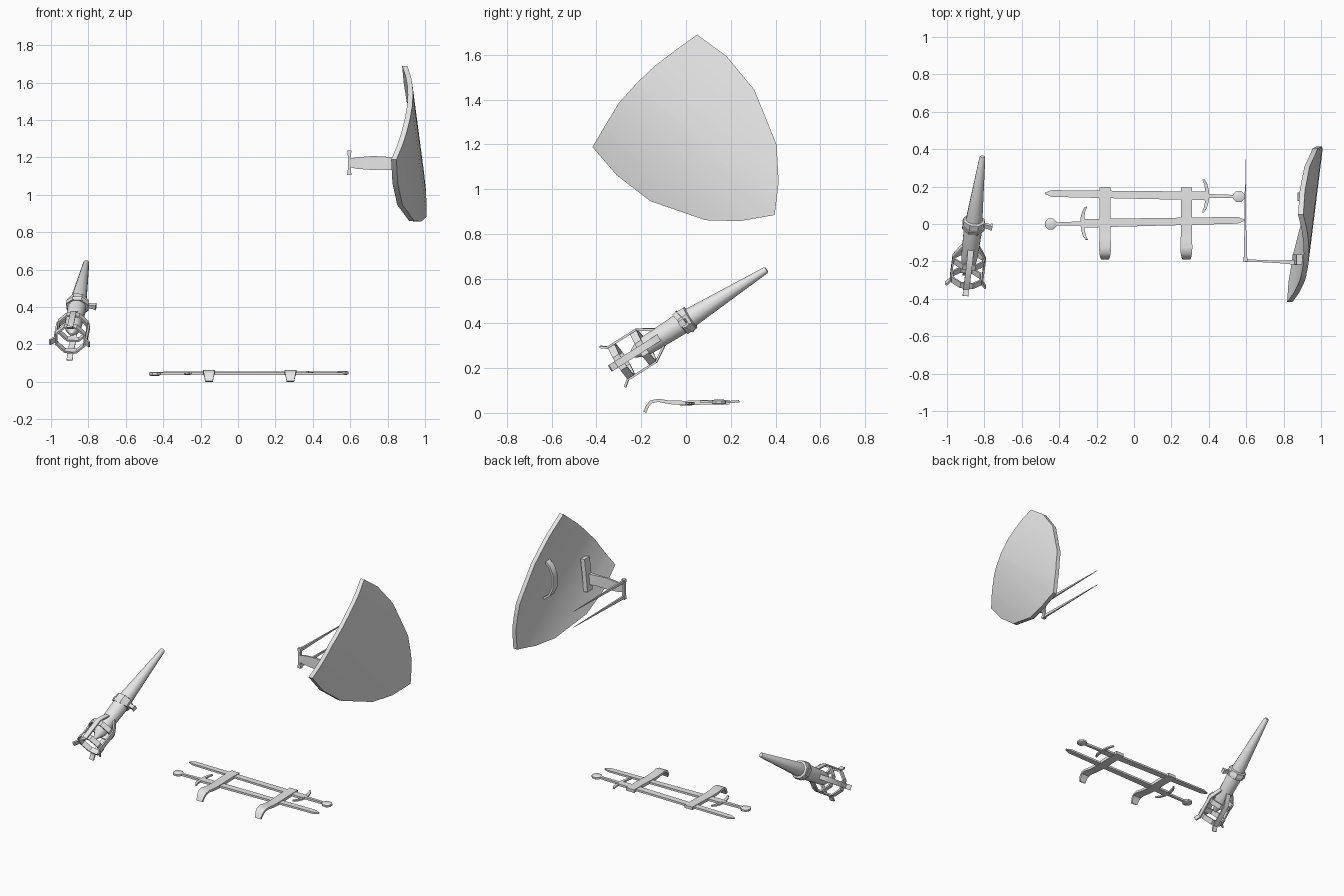
import bpy, bmesh, math
from mathutils import Vector, Matrix

cube = bpy.data.objects.get("Cube")
if cube:
    bpy.data.objects.remove(cube, do_unlink=True)

grey = bpy.data.materials.new("light_grey")
grey.use_nodes = True
grey.diffuse_color = (0.8, 0.8, 0.8, 1)
grey.node_tree.nodes["Principled BSDF"].inputs["Base Color"].default_value = (0.8, 0.8, 0.8, 1)


def finish(name, bm, matrix=None):
    bmesh.ops.recalc_face_normals(bm, faces=bm.faces)
    mesh = bpy.data.meshes.new(name)
    bm.to_mesh(mesh)
    bm.free()
    if matrix:
        mesh.transform(matrix)
    mesh.materials.append(grey)
    for poly in mesh.polygons:
        poly.use_smooth = True
    mesh.set_sharp_from_angle(angle=math.radians(35))
    obj = bpy.data.objects.new(name, mesh)
    bpy.context.collection.objects.link(obj)
    return obj


def ribbon(name, path, across, widths, thick, matrix=None):
    """Sweep a rectangle along a path; across is its width direction."""
    pts = [Vector(p) for p in path]
    across = Vector(across).normalized()
    n = len(pts)
    widths = widths if isinstance(widths, list) else [widths] * n
    thick = thick if isinstance(thick, list) else [thick] * n
    bm = bmesh.new()
    rings = []
    for i, p in enumerate(pts):
        tangent = pts[min(i + 1, n - 1)] - pts[max(i - 1, 0)]
        up = tangent.cross(across).normalized()
        rings.append([bm.verts.new(p + across * a * widths[i] / 2 + up * b * thick[i] / 2)
                      for a, b in ((-1, -1), (1, -1), (1, 1), (-1, 1))])
    for a, b in zip(rings, rings[1:]):
        for k in range(4):
            j = (k + 1) % 4
            bm.faces.new((a[k], a[j], b[j], b[k]))
    bm.faces.new(rings[0])
    bm.faces.new(rings[-1])
    return finish(name, bm, matrix)


def lathe(name, profile, sides, matrix=None, closed=False):
    """Turn (radius, height) points about z; closed makes a hollow ring."""
    bm = bmesh.new()
    rings = [[bm.verts.new((r * math.cos(2 * math.pi * (k + 0.5) / sides),
                            r * math.sin(2 * math.pi * (k + 0.5) / sides), z))
              for k in range(sides)] for r, z in profile]
    pairs = list(zip(rings, rings[1:]))
    if closed:
        pairs.append((rings[-1], rings[0]))
    for a, b in pairs:
        for k in range(sides):
            j = (k + 1) % sides
            bm.faces.new((a[k], a[j], b[j], b[k]))
    if not closed:
        bm.faces.new(rings[0])
        bm.faces.new(rings[-1])
    return finish(name, bm, matrix)


# Shield: three-cornered plate bowed across its long axis
outline = [(.05, 1.69), (.18, 1.595), (.306, 1.443), (.405, 1.197), (.414, 1.03),
           (.396, .884), (.24, .857), (.087, .861), (-.159, .946), (-.311, 1.063),
           (-.418, 1.188), (-.365, 1.278), (-.3, 1.385), (-.22, 1.474),
           (-.14, 1.55), (-.04, 1.626)]
side = Vector((0, .685, .729))
middle = Vector((0, -.183, 1.439))
bm = bmesh.new()
bm.faces.new([bm.verts.new((0, y, z)) for y, z in outline])
for k in range(-3, 4):
    bmesh.ops.bisect_plane(bm, geom=bm.verts[:] + bm.edges[:] + bm.faces[:],
                           plane_co=middle + side * k * .085, plane_no=side)
for v in bm.verts:
    u = (v.co - middle).dot(side) / .343
    v.co.x = .899 + .124 * v.co.y + .06 * (1 - u * u)
back = bmesh.ops.extrude_face_region(bm, geom=bm.faces[:], use_keep_orig=True)
for v in back["geom"]:
    if isinstance(v, bmesh.types.BMVert):
        v.co.x -= .028
finish("shield", bm)

# Shield back: mounting plate, arm strap, bowed grip
ribbon("shield_plate", [(.862, -.19, 1.09), (.872, -.19, 1.2), (.885, -.19, 1.305)],
       (0, 1, 0), .055, .03)
ribbon("shield_arm", [(.595, -.195, 1.17), (.63, -.196, 1.17), (.72, -.2, 1.17),
                      (.8, -.203, 1.168), (.875, -.205, 1.165)],
       (0, 0, 1), [.04, .06, .075, .07, .07], [.016, .012, .012, .016, .03])
ribbon("shield_grip", [(.935, .145, 1.4), (.9, .145, 1.37), (.88, .145, 1.32),
                       (.88, .145, 1.23), (.905, .145, 1.18), (.945, .145, 1.15)],
       (0, 1, 0), .045, .014)

# Buckle end with two long thin prongs
ribbon("prong_bar", [(.595, -.19, 1.105), (.595, -.19, 1.14), (.595, -.19, 1.2),
                     (.595, -.19, 1.238)], (1, 0, 0), [.024, .014, .014, .024], .022)
for name, z in (("lower_prong", 1.118), ("upper_prong", 1.224)):
    ribbon(name, [(.595, -.2, z), (.595, .345, z)], (1, 0, 0), [.014, .002], [.02, .002])

# Torch frame: local z runs from the basket mouth to the handle tip
axis = Vector((.08, .61, .385)).normalized()
right = (Vector((1, 0, 0)) - axis * axis.x).normalized()
torch = Matrix((right, axis.cross(right), axis)).transposed().to_4x4()
torch.translation = (-.895, -.288, .231)

lathe("torch_handle", [(.008, .04), (.04, .1), (.045, .14), (.05, .3), (.046, .36),
                       (.016, .765), (.012, .771)], 12, torch)
lathe("torch_collar", [(.048, .315), (.06, .32), (.06, .365), (.048, .37)], 8, torch)
lathe("torch_collar_band", [(.05, -.012), (.064, -.012), (.064, .012), (.05, .012)], 8,
      torch @ Matrix.Translation((0, 0, .335)) @ Matrix.Rotation(.3, 4, 'X'), closed=True)
ribbon("torch_stud", [(.04, 0, .343), (.085, 0, .335), (.1, 0, .333)], (0, 1, 0),
       [.02, .022, .03], [.02, .022, .03], torch)

# Torch basket: two hoops and four bent ribs with flared tips
for name, z in (("mouth_hoop", 0), ("inner_hoop", .117)):
    lathe(name, [(.078, z - .017), (.088, z - .017), (.088, z + .017), (.078, z + .017)],
          8, torch, closed=True)
for k in range(4):
    turn = torch @ Matrix.Rotation(k * math.pi / 2, 4, 'Z')
    ribbon("basket_rib_%d" % (k + 1),
           [(.035, 0, .21), (.055, 0, .18), (.085, 0, .13), (.085, 0, .0),
            (.084, 0, -.02), (.106, 0, -.048)], (0, 1, 0), .032, .01, turn)


# Swords: lying flat, pointing opposite ways
def sword(name, pommel, heading, tilt):
    place = (Matrix.Translation(pommel) @ Matrix.Rotation(heading + tilt, 4, 'Z'))
    lathe(name + "_pommel", [(.024, -.011), (.033, -.006), (.033, .006), (.024, .011)], 8, place)
    ribbon(name + "_grip", [(.02, 0, 0), (.175, 0, 0)], (0, 1, 0), [.016, .022], .014, place)
    ribbon(name + "_guard", [(.19, -.088, .004), (.178, -.065, .002), (.17, -.03, 0),
                             (.17, .03, 0), (.178, .065, .002), (.19, .088, .004)],
           (1, 0, 0), [.012, .016, .02, .02, .016, .012], .01, place)
    ribbon(name + "_blade", [(.17, 0, 0), (1.0, 0, 0), (1.035, 0, 0)],
           (0, 1, 0), [.046, .036, .008], [.014, .012, .006], place)


sword("rear_sword", (.56, .147, .048), math.pi, -.016)
sword("front_sword", (-.445, 0, .043), 0, .02)

# Two hooked bars holding the swords
for name, x in (("right_hook", -.155), ("left_hook", .28)):
    ribbon(name, [(x, .195, .048), (x, .1, .048), (x, 0, .044), (x, -.07, .047),
                  (x, -.125, .056), (x, -.155, .05), (x, -.172, .032), (x, -.184, .003)],
           (1, 0, 0), [.06, .06, .06, .06, .064, .06, .052, .04],
           [.02, .02, .02, .016, .014, .014, .014, .014])
